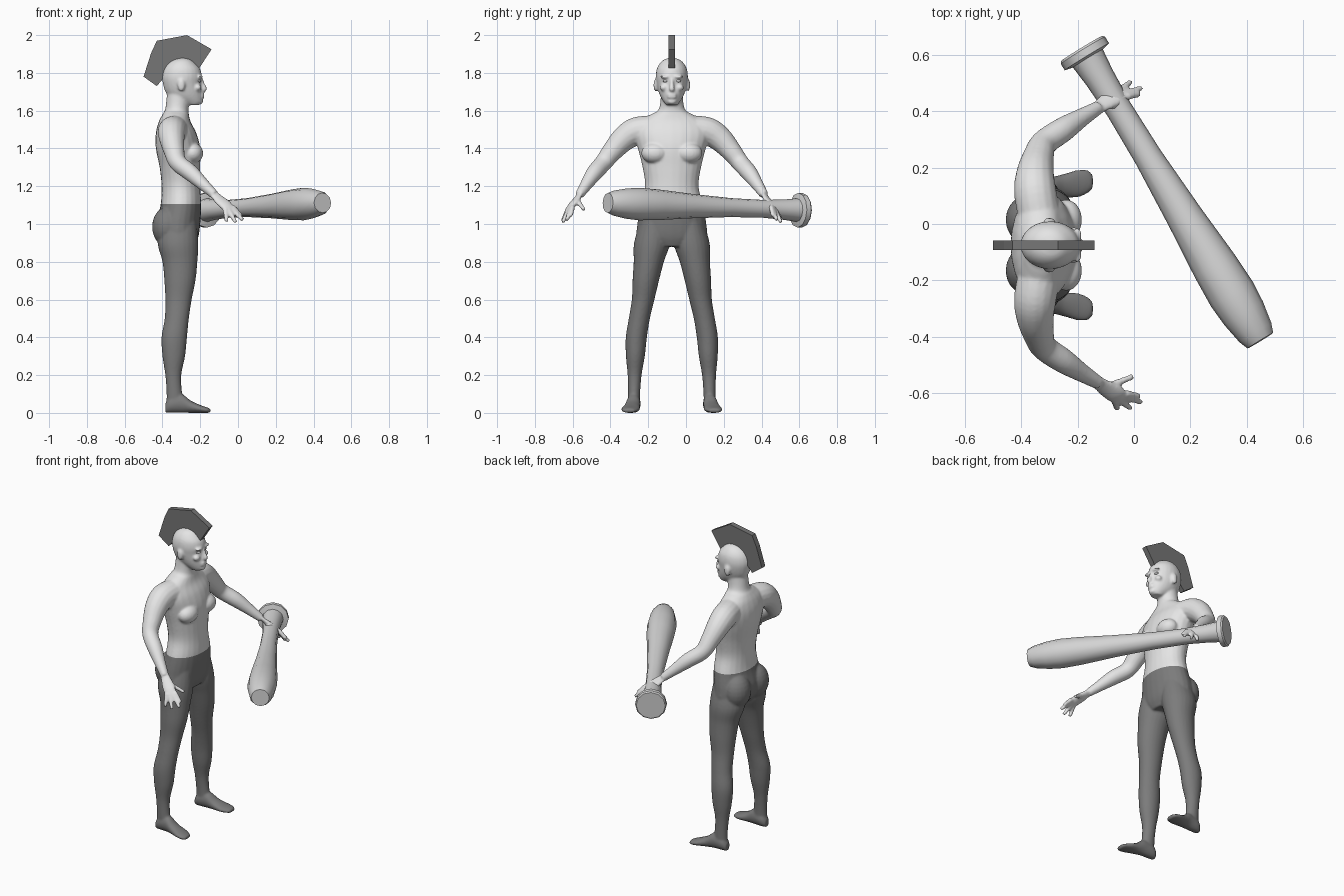
import bpy, bmesh, math
from mathutils import Vector, Matrix

cube = bpy.data.objects.get("Cube")
if cube:
    bpy.data.objects.remove(cube, do_unlink=True)

MID = -0.075          # the figure's own centre plane in y
X, Y, Z = Vector((1, 0, 0)), Vector((0, 1, 0)), Vector((0, 0, 1))


def material(name, grey):
    m = bpy.data.materials.new(name)
    m.use_nodes = True
    m.diffuse_color = (grey, grey, grey, 1)
    m.node_tree.nodes["Principled BSDF"].inputs["Base Color"].default_value = (grey, grey, grey, 1)
    return m


skin, cloth = material("pale skin", 0.78), material("dark trousers", 0.2)
hair, wood = material("dark hair", 0.18), material("light wood", 0.66)
white = material("eye white", 0.85)


def smooth_rows(rows, steps=5):
    """Catmull-Rom interpolation of rows of numbers."""
    r = [Vector(q) for q in rows]
    r = [r[0]] + r + [r[-1]]
    out = []
    for a, b, c, d in zip(r, r[1:], r[2:], r[3:]):
        for i in range(steps):
            t = i / steps
            out.append(b + (c - a) * t * 0.5 + (a * 2 - b * 5 + c * 4 - d) * t * t * 0.5
                       + (b * 3 - a - c * 3 + d) * t ** 3 * 0.5)
    return out + [r[-1]]


def loft(bm, rings, sides=24):
    """Skin elliptical rings of (centre, half axis, half axis)."""
    loops = []
    for c, u, v in rings:
        angles = [math.tau * i / sides for i in range(sides)]
        loops.append([bm.verts.new(c + u * math.cos(a) + v * math.sin(a)) for a in angles])
    faces = [bm.faces.new(loops[0]), bm.faces.new(loops[-1])]
    for p, q in zip(loops, loops[1:]):
        for i in range(sides):
            j = (i + 1) % sides
            faces.append(bm.faces.new((p[i], p[j], q[j], q[i])))
    bmesh.ops.recalc_face_normals(bm, faces=faces)


def stack(bm, rows, side=1):
    """Rows of height, back x, front x, sideways offset, half width."""
    loft(bm, [(Vector(((b + f) / 2, MID + side * o, z)), X * (f - b) / 2, Y * w)
              for z, b, f, o, w in smooth_rows(rows)])


def tube(bm, rows, side=1, across=Y, flat=1):
    """Rows of x, sideways offset, z, radius."""
    pts = smooth_rows(rows)
    pos = [Vector((p[0], MID + side * p[1], p[2])) for p in pts]
    rings = []
    for i, p in enumerate(pos):
        d = (pos[min(i + 1, len(pos) - 1)] - pos[max(i - 1, 0)]).normalized()
        n = d.cross(across).normalized()
        rings.append((p, n.cross(d) * pts[i][3], n * pts[i][3] * flat))
    loft(bm, rings, 16)


def blob(bm, place, size, side=1):
    x, o, z = place
    m = Matrix.Translation((x, MID + side * o, z)) @ Matrix.Diagonal((*size, 1))
    bmesh.ops.create_uvsphere(bm, u_segments=20, v_segments=12, radius=1, matrix=m)


def finish(name, bm, mats, angle=None):
    me = bpy.data.meshes.new(name)
    bm.to_mesh(me)
    bm.free()
    ob = bpy.data.objects.new(name, me)
    bpy.context.collection.objects.link(ob)
    for m in mats:
        me.materials.append(m)
    if angle:
        bpy.ops.object.select_all(action='DESELECT')
        ob.select_set(True)
        bpy.context.view_layer.objects.active = ob
        bpy.ops.object.shade_smooth_by_angle(angle=math.radians(angle))
    return ob


body = bmesh.new()

# torso and neck
stack(body, [(.88, -.38, -.23, 0, .1), (.93, -.42, -.21, 0, .18), (1, -.435, -.2, 0, .183),
             (1.1, -.41, -.195, 0, .165), (1.2, -.405, -.2, 0, .142), (1.3, -.415, -.2, 0, .155),
             (1.4, -.435, -.2, 0, .18), (1.48, -.435, -.22, 0, .2), (1.54, -.42, -.25, 0, .175),
             (1.58, -.4, -.26, 0, .11), (1.61, -.385, -.262, 0, .068), (1.7, -.375, -.25, 0, .057)])

# skull and jaw
stack(body, [(1.63, -.27, -.205, 0, .03), (1.645, -.31, -.19, 0, .042), (1.67, -.36, -.187, 0, .058),
             (1.7, -.385, -.188, 0, .07), (1.74, -.397, -.194, 0, .08), (1.78, -.402, -.191, 0, .085),
             (1.82, -.392, -.2, 0, .08), (1.85, -.37, -.225, 0, .064), (1.87, -.34, -.25, 0, .042),
             (1.88, -.305, -.28, 0, .012)])

# nose, lips, chin and brow
tube(body, [(-.195, 0, 1.77, .008), (-.184, 0, 1.735, .011), (-.179, 0, 1.715, .015), (-.188, 0, 1.705, .01)])
for z in (1.672, 1.686):
    blob(body, (-.189, 0, z), (.012, .026, .007))
blob(body, (-.2, 0, 1.648), (.016, .025, .014))

for s in (-1, 1):
    # face sides, chest and seat
    blob(body, (-.2, .034, 1.779), (.015, .03, .008), s)
    blob(body, (-.213, .042, 1.722), (.02, .022, .018), s)
    blob(body, (-.3, .086, 1.735), (.02, .011, .034), s)
    blob(body, (-.24, .09, 1.375), (.056, .072, .055), s)
    blob(body, (-.375, .09, .985), (.08, .088, .105), s)

    # leg
    stack(body, [(1.02, -.41, -.22, .09, .075), (.9, -.425, -.21, .105, .095), (.8, -.4, -.215, .122, .08),
                 (.7, -.39, -.225, .138, .07), (.6, -.385, -.245, .152, .06), (.5, -.388, -.26, .172, .056),
                 (.4, -.405, -.27, .188, .056), (.3, -.4, -.28, .193, .05), (.2, -.385, -.3, .197, .037),
                 (.1, -.378, -.295, .2, .032), (.04, -.38, -.28, .2, .032)], s)

    # foot, as rows of x, offset, top height, half width
    foot = [(-.385, .2, .05, .02), (-.36, .2, .085, .034), (-.3, .203, .1, .037), (-.25, .21, .065, .042),
            (-.2, .218, .042, .049), (-.165, .225, .03, .042), (-.145, .225, .022, .025)]
    loft(body, [(Vector((x, MID + s * o, t / 2)), Y * w, Z * t / 2) for x, o, t, w in smooth_rows(foot)])

    # arm
    tube(body, [(-.335, .1, 1.5, .075), (-.35, .19, 1.49, .075), (-.35, .255, 1.45, .067),
                (-.338, .315, 1.385, .055), (-.318, .362, 1.325, .047), (-.25, .41, 1.27, .044),
                (-.185, .452, 1.21, .033), (-.125, .488, 1.155, .024)], s, across=X)

    # palm and fingers
    spread = Vector((-.08, s * .045, -.02))
    tube(body, [(-.135, .482, 1.165, .024), (-.1, .505, 1.13, .033), (-.065, .528, 1.1, .037),
                (-.045, .54, 1.08, .03)], s, spread, .45)
    for root, tip in [((-.028, .526, 1.09), (.02, .535, 1.042)), ((-.038, .535, 1.082), (.026, .556, 1.02)),
                      ((-.052, .545, 1.078), (-.012, .578, 1.008)), ((-.068, .55, 1.08), (-.06, .58, 1.012)),
                      ((-.09, .5, 1.125), (-.003, .465, 1.075))]:
        tube(body, [(*root, .014), (*tip, .0105)], s, spread)

# fuse the parts into one smooth skin
raw = finish("body_parts", body, [])
remesh = raw.modifiers.new("fuse", 'REMESH')
remesh.mode, remesh.voxel_size = 'VOXEL', 0.0065
relax = raw.modifiers.new("relax", 'SMOOTH')
relax.factor, relax.iterations = 0.5, 6
fused = bpy.data.meshes.new_from_object(raw.evaluated_get(bpy.context.evaluated_depsgraph_get()))
bpy.data.objects.remove(raw, do_unlink=True)

# cut the waistline and colour the trousers below it
WAIST = 1.105
bm = bmesh.new()
bm.from_mesh(fused)
bmesh.ops.bisect_plane(bm, geom=bm.verts[:] + bm.edges[:] + bm.faces[:], plane_co=(0, 0, WAIST), plane_no=Z)
for f in bm.faces:
    c = f.calc_center_median()
    f.material_index = int(c.z < WAIST and abs(c.y - MID) < .35)
    f.smooth = True
finish("body", bm, [skin, cloth])

# eyes
for s, label in ((-1, "right"), (1, "left")):
    bm = bmesh.new()
    blob(bm, (-.206, .034, 1.757), (.011, .014, .007), s)
    finish(label + "_eye", bm, [white], 60)

# crest of hair
bm = bmesh.new()
outline = [(-.5, 1.78), (-.46, 1.905), (-.43, 1.97), (-.27, 2), (-.14, 1.925), (-.205, 1.825),
           (-.3, 1.84), (-.37, 1.8), (-.43, 1.73)]
face = bm.faces.new([bm.verts.new((x, MID - .017, z)) for x, z in outline])
side = bmesh.ops.extrude_face_region(bm, geom=[face])
bmesh.ops.translate(bm, vec=Y * .034, verts=[v for v in side["geom"] if isinstance(v, bmesh.types.BMVert)])
bmesh.ops.recalc_face_normals(bm, faces=bm.faces[:])
finish("hair_crest", bm, [hair])

# bat, lofted along its axis from knob to tip
start, end = Vector((-.185, .622, 1.072)), Vector((.448, -.414, 1.112))
axis = (end - start).normalized()
u = axis.cross(Z).normalized()
v = u.cross(axis)
profile = [(0, .085), (.008, .092), (.035, .092), (.042, .062), (.12, .054), (.25, .047), (.45, .05),
           (.7, .065), (.9, .081), (1.02, .086), (1.1, .08), (1.18, .066), (1.214, .053)]
bm = bmesh.new()
loft(bm, [(start + axis * d, u * r, v * r) for d, r in profile], 12)
finish("bat", bm, [wood], 35)
